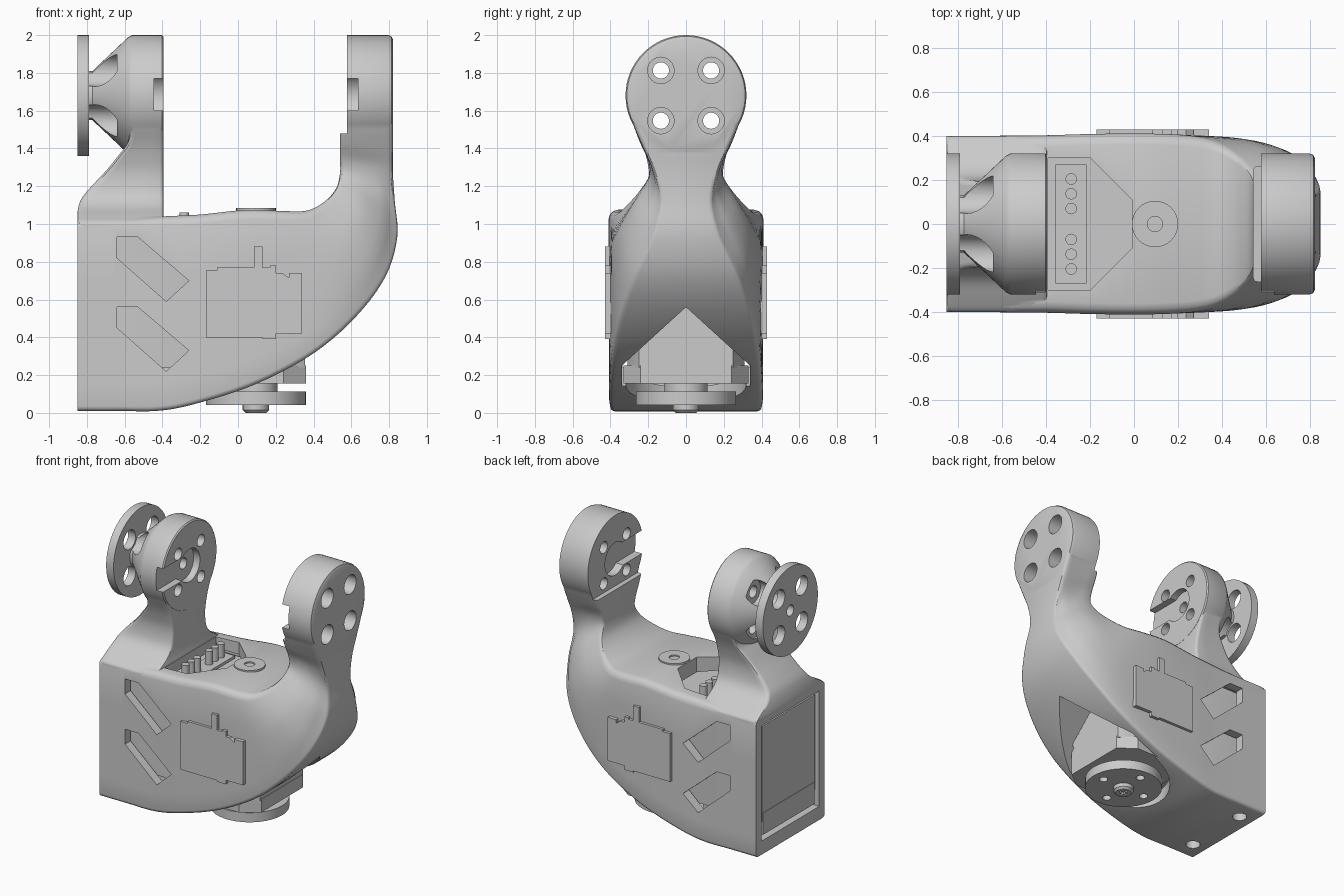
import bpy, bmesh, math
from mathutils import Vector

if "Cube" in bpy.data.objects:
    bpy.data.objects.remove(bpy.data.objects["Cube"])


def finish(name, bm):
    bmesh.ops.recalc_face_normals(bm, faces=bm.faces)
    me = bpy.data.meshes.new(name)
    bm.to_mesh(me)
    bm.free()
    ob = bpy.data.objects.new(name, me)
    bpy.context.collection.objects.link(ob)
    return ob


def skin(name, rings):
    """Join rings of points with quads and close both ends."""
    bm = bmesh.new()
    vs = [[bm.verts.new(p) for p in r] for r in rings]
    n = len(vs[0])
    for a, b in zip(vs, vs[1:]):
        for i in range(n):
            bm.faces.new((a[i], a[(i + 1) % n], b[(i + 1) % n], b[i]))
    bm.faces.new(vs[0])
    bm.faces.new(vs[-1])
    return finish(name, bm)


def place(axis, a, u, v):
    return {'x': (a, u, v), 'y': (u, a, v), 'z': (u, v, a)}[axis]


def prism(name, pts, axis, a, b):
    return skin(name, [[place(axis, t, u, v) for u, v in pts] for t in (a, b)])


def box(name, x0, x1, y0, y1, z0, z1):
    return prism(name, [(x0, y0), (x1, y0), (x1, y1), (x0, y1)], 'z', z0, z1)


def lathe(name, prof, axis, cu, cv, n=48):
    ang = [2 * math.pi * i / n for i in range(n)]
    return skin(name, [[place(axis, a, cu + r * math.cos(t), cv + r * math.sin(t))
                        for t in ang] for a, r in prof])


def cyl(name, axis, cu, cv, r, a, b, n=32):
    return lathe(name, [(a, r), (b, r)], axis, cu, cv, n)


def loft(name, keys, steps=5, co=0.025):
    """Rounded sections (inner x, z, half width, outer x, z, half width, inner radius, flank bulge)."""
    keys = [Vector(k) for k in keys]
    smooth = []
    for i in range(len(keys) - 1):
        p0, p1, p2, p3 = keys[max(i - 1, 0)], keys[i], keys[i + 1], keys[min(i + 2, len(keys) - 1)]
        for s in range(steps):
            t = s / steps
            smooth.append(0.5 * (2 * p1 + (p2 - p0) * t + (2 * p0 - 5 * p1 + 4 * p2 - p3) * t * t
                                 + (3 * p1 - p0 - 3 * p2 + p3) * t ** 3))
    smooth.append(keys[-1])
    rings = []
    for xi, zi, wi, xo, zo, wo, ci, bulge in smooth:
        d = Vector((xo - xi, zo - zi))
        L = d.length
        d /= L
        half = []
        for k in range(4):
            a = math.pi / 6 * k
            half.append((ci - ci * math.cos(a), wi - ci + ci * math.sin(a)))
        for f in (.3, .5, .7, .85):
            half.append((L * f, wi + (wo - wi) * f + 4 * bulge * f * (1 - f)))
        for k in range(4):
            a = math.pi / 6 * k
            half.append((L - co + co * math.sin(a), wo - co + co * math.cos(a)))
        full = half + [(t, -w) for t, w in reversed(half)]
        rings.append([(xi + d.x * t, w, zi + d.y * t) for t, w in full])
    return skin(name, rings)


def boolean(ob, other, op='DIFFERENCE'):
    m = ob.modifiers.new('bool', 'BOOLEAN')
    m.operation, m.solver, m.object = op, 'EXACT', other
    bpy.context.view_layer.objects.active = ob
    bpy.ops.object.modifier_apply(modifier=m.name)
    bpy.data.objects.remove(other)


HZ, R = 1.68, 0.32
BOLTS = [(y, HZ + z) for y in (-.133, .133) for z in (-.133, .133)]

# Bracket: body sweeping from the square rear end round into the right arm
bracket = loft('bracket', [
    (-.85, 1.02, .4, -.85, .01, .4, .04, 0), (-.6, 1.025, .4, -.63, .01, .4, .04, 0),
    (-.4, 1.04, .402, -.41, .012, .402, .05, 0), (-.2, 1.05, .408, -.2, .055, .407, .05, 0),
    (.05, 1.075, .41, .1, .155, .405, .05, 0), (.25, 1.068, .4, .4, .315, .39, .05, .005),
    (.37, 1.072, .37, .625, .51, .35, .045, .025), (.46, 1.12, .31, .78, .72, .28, .035, .05),
    (.52, 1.19, .245, .843, .93, .185, .03, .06), (.54, 1.27, .195, .83, 1.12, .142, .025, .025),
    (.54, 1.34, .2, .82, 1.27, .172, .02, 0), (.54, 1.42, .238, .82, 1.4, .225, .02, 0),
    (.54, 1.5, .27, .82, 1.5, .268, .02, 0), (.54, 1.62, .312, .82, 1.62, .312, .02, 0)])
# Left shoulder and neck
left = [(.98, -.848, .398), (1.01, -.85, .392), (1.045, -.85, .34), (1.09, -.845, .265), (1.14, -.825, .22),
        (1.2, -.775, .2), (1.28, -.7, .196), (1.36, -.635, .212), (1.43, -.585, .235),
        (1.52, -.57, .275), (1.62, -.57, .312)]
boolean(bracket, loft('left_neck', [(-.395, z, w, x, z, w, .02, 0) for z, x, w in left]), 'UNION')
boolean(bracket, box('step_cut', .4, .576, -.5, .5, 1.48, 1.9))
# Round arm heads, the left one with a tapered hub
boolean(bracket, lathe('right_head', [(.576, R), (.795, R), (.813, R - .007), (.821, R - .025)],
                       'x', 0, HZ, 64), 'UNION')
boolean(bracket, lathe('left_head', [(-.394, R - .008), (-.402, R), (-.56, R), (-.58, R - .01), (-.75, .15),
                                     (-.77, .13), (-.795, .13)], 'x', 0, HZ, 64), 'UNION')

# Bolt holes, counterbores and open slots in the heads
for y, z in BOLTS:
    boolean(bracket, cyl('hole', 'x', y, z, .043, -.9, .9, 24))
    boolean(bracket, cyl('bore', 'x', y, z, .07, .72, .9, 24))
    boolean(bracket, cyl('scoop', 'x', y, z, .085, -.9, -.64, 24))
boolean(bracket, cyl('axle_hole', 'x', 0, HZ, .04, -.9, -.3, 24))
for x0, x1 in ((-.445, -.35), (.5, .635)):
    boolean(bracket, cyl('socket', 'x', 0, HZ, .12, x0, x1))
    boolean(bracket, box('slot', x0, x1, -.5, 0, 1.6, 1.77))

# Hollow motor bay open at the rear
bay = [(-.9, .11), (-.3, .11), (.1, .25), (.38, .37), (.38, .96), (-.9, .96)]
boolean(bracket, prism('bay', bay, 'y', -.335, .335))

# Angled vents on both flanks
for dz in (0, -.37):
    vent = [(-.64, .93), (-.53, .93), (-.26, .7), (-.38, .59), (-.64, .82)]
    vent = [(x, z + dz) for x, z in vent]
    for s in (-1, 1):
        boolean(bracket, prism('vent', vent, 'y', s * .3, s * .5))

# Top tray, underside mouth and screw holes
boolean(bracket, prism('tray', [(-.39, -.3), (-.2, -.3), (-.01, -.11), (-.01, .11), (-.2, .3), (-.39, .3)],
                       'z', .93, 1.2))
boolean(bracket, prism('mouth', [(-.34, -.1), (.34, -.1), (.34, .25), (0, .56), (-.34, .25)], 'x', .07, 1))
boolean(bracket, cyl('horn_pocket', 'z', .095, 0, .32, -.1, .155, 48))
for y in (-.25, .25):
    boolean(bracket, cyl('base_hole', 'z', -.74, y, .05, -.1, .09, 24))

# Left mounting disc
disc = cyl('mount_disc', 'x', 0, HZ, R, -.85, -.79, 64)
for y, z in BOLTS:
    boolean(disc, cyl('hole', 'x', y, z, .07, -.9, -.7, 24))
boolean(disc, cyl('hole', 'x', 0, HZ, .04, -.9, -.7, 24))

# Motor housed inside the bracket
prism('motor_case', [(-.835, -.31), (.25, -.31), (.355, -.25), (.355, .25), (.25, .31), (-.835, .31)],
      'z', .24, .94)
box('motor_back', -.838, -.35, -.3, .3, .14, .3)
prism('motor_flange', [(-.2, -.33), (.24, -.33), (.36, -.24), (.36, .24), (.24, .33), (-.2, .33)], 'z', .155, .25)
# Output horn with screw
horn = cyl('output_horn', 'z', .095, 0, .265, .042, .112, 48)
for i in range(4):
    a = i * math.pi / 2
    boolean(horn, cyl('hole', 'z', .095 + .18 * math.cos(a), .18 * math.sin(a), .03, 0, .2, 16))
screw = lathe('horn_screw', [(.06, .07), (.015, .07), (0, .055)], 'z', .095, 0, 24)
for lx, ly in ((.035, .008), (.008, .035)):
    boolean(screw, box('cross', .095 - lx, .095 + lx, -ly, ly, -.1, .02))
cyl('horn_hub', 'z', .095, 0, .115, .1, .16)

# Top washer
washer = cyl('top_washer', 'z', .095, 0, .105, 1.0, 1.085)
boolean(washer, cyl('hole', 'z', .095, 0, .035, .9, 1.2, 20))

# Connector with pins
box('connector', -.355, -.215, -.27, .27, .9, .96)
for s in (-1, 1):
    for y in (.07, .137, .204):
        cyl('connector_pin', 'z', -.285, s * y, .026, .94, 1.06, 16)

# Raised side covers with a small tab
cover = [(-.17, .4), (.13, .4), (.13, .39), (.2, .39), (.2, .42), (.34, .42), (.34, .74), (.27, .74), (.27, .715),
         (.235, .74), (.2, .74), (.2, .78), (.17, .78), (.17, .77), (-.11, .77), (-.11, .755), (-.17, .755)]
for s, side in ((-1, 'front'), (1, 'back')):
    prism(side + '_cover', cover, 'y', s * .38, s * .428)
    box(side + '_tab', .085, .13, *sorted((s * .38, s * .428)), .76, .88)

# Smooth curved faces while keeping edges crisp
bpy.ops.object.select_all(action='DESELECT')
for ob in bpy.context.scene.objects:
    ob.select_set(True)
bpy.context.view_layer.objects.active = bracket
bpy.ops.object.shade_smooth_by_angle(angle=math.radians(32))
